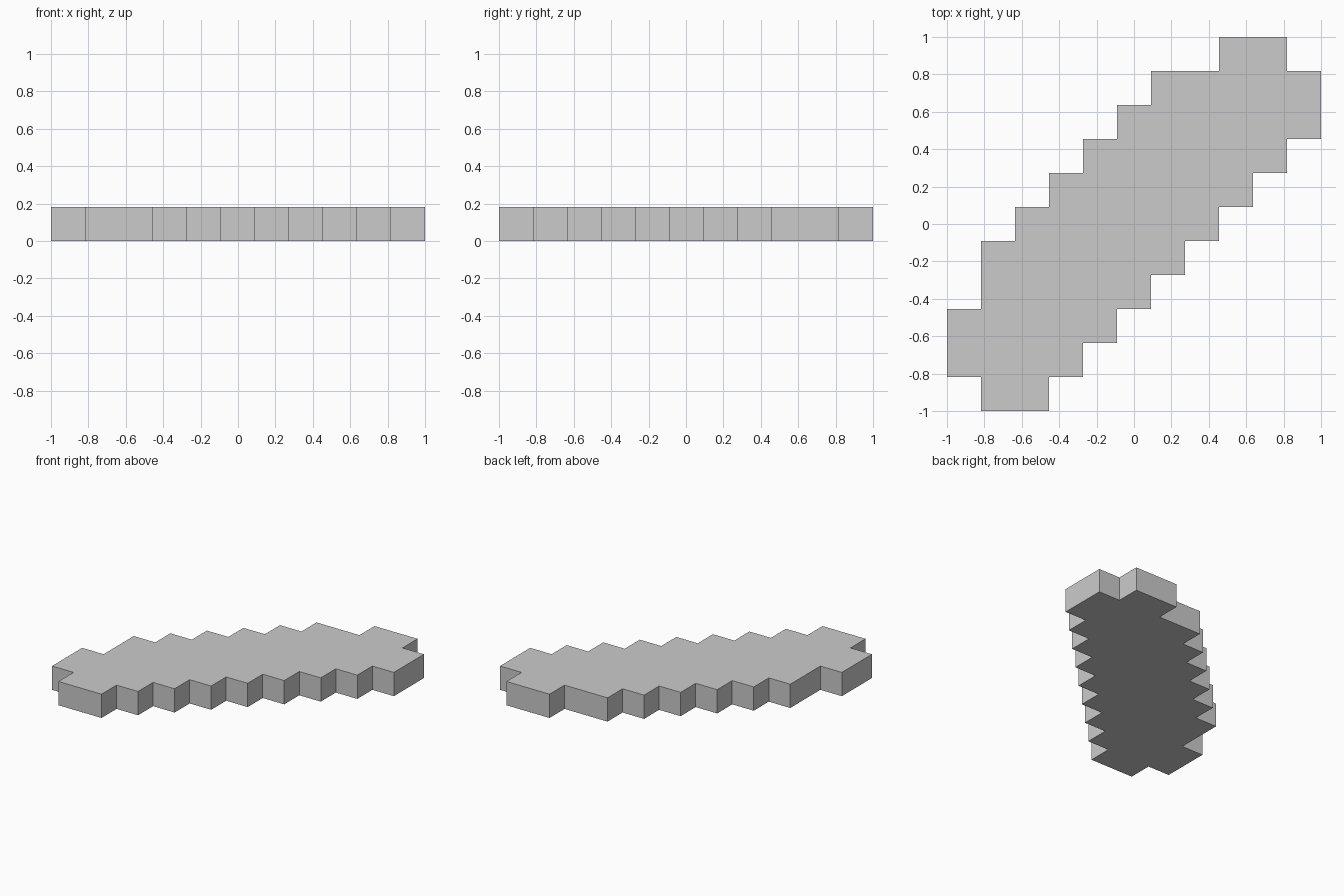
import bpy, bmesh

if "Cube" in bpy.data.objects:
    bpy.data.objects.remove(bpy.data.objects["Cube"])

CELL = 2 / 11  # the outline sits on an 11 x 11 grid, one cell thick

# First and last filled cell of each row, front to back
ROWS = [(1, 2), (0, 3), (0, 4), (1, 5), (1, 6), (2, 7),
        (3, 8), (4, 9), (5, 10), (6, 10), (8, 9)]


def stepped_outline(rows):
    """Walk up the right side and down the left, keeping only true corners."""
    right = [(b + 1, y + d) for y, (a, b) in enumerate(rows) for d in (0, 1)]
    left = [(a, y + d) for y, (a, b) in enumerate(rows) for d in (0, 1)]
    loop = right + left[::-1]
    loop = [p for i, p in enumerate(loop) if p != loop[i - 1]]
    n = len(loop)
    corners = []
    for i, p in enumerate(loop):
        q, r = loop[i - 1], loop[(i + 1) % n]
        if not (q[0] == p[0] == r[0] or q[1] == p[1] == r[1]):
            corners.append(p)
    return corners


# Stepped diagonal slab: flat outline extruded upward
bm = bmesh.new()
base = bm.faces.new([bm.verts.new((x * CELL - 1, y * CELL - 1, 0))
                     for x, y in stepped_outline(ROWS)])
top = bmesh.ops.extrude_face_region(bm, geom=[base], use_keep_orig=True)
bmesh.ops.translate(bm, vec=(0, 0, CELL),
                    verts=[g for g in top["geom"] if isinstance(g, bmesh.types.BMVert)])
bmesh.ops.recalc_face_normals(bm, faces=bm.faces)

mesh = bpy.data.meshes.new("stepped_slab")
bm.to_mesh(mesh)
bm.free()
slab = bpy.data.objects.new("stepped_slab", mesh)
bpy.context.collection.objects.link(slab)
